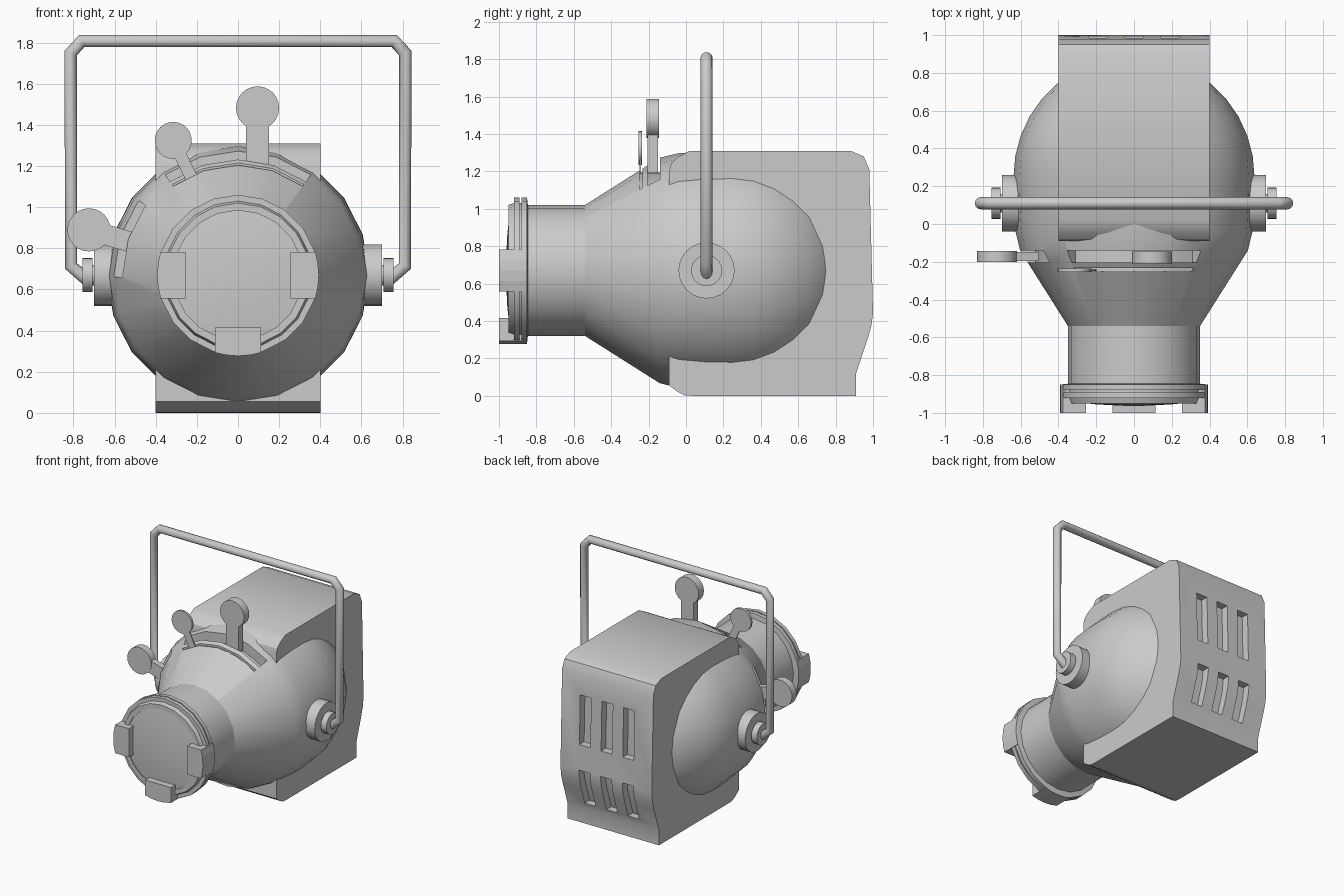
import bpy, bmesh, math
from mathutils import Vector, Matrix

if "Cube" in bpy.data.objects:
    bpy.data.objects.remove(bpy.data.objects["Cube"])

ZC = 0.67      # height of the optical axis
PIVOT_Y = 0.11


def finish(name, bm):
    bmesh.ops.remove_doubles(bm, verts=bm.verts[:], dist=1e-5)
    bmesh.ops.recalc_face_normals(bm, faces=bm.faces[:])
    me = bpy.data.meshes.new(name)
    bm.to_mesh(me)
    bm.free()
    ob = bpy.data.objects.new(name, me)
    bpy.context.collection.objects.link(ob)
    return ob


def lathe(name, profile, segs=20):
    """Spin (y, radius) points around the optical axis."""
    bm = bmesh.new()
    vs = [bm.verts.new((0, y, ZC + r)) for y, r in profile]
    es = [bm.edges.new(p) for p in zip(vs, vs[1:])]
    bmesh.ops.spin(bm, geom=vs + es, cent=(0, 0, ZC), axis=(0, 1, 0),
                   angle=2 * math.pi, steps=segs)
    return finish(name, bm)


def prism(name, pts, a, b, axis):
    """Extrude a 2D outline from a to b: axis 'Y' takes (x, z), 'X' takes (y, z)."""
    bm = bmesh.new()
    put = (lambda p, d: (p[0], d, p[1])) if axis == 'Y' else (lambda p, d: (d, p[0], p[1]))
    face = bm.faces.new([bm.verts.new(put(p, a)) for p in pts])
    ext = bmesh.ops.extrude_face_region(bm, geom=[face])['geom']
    move = Vector(put((0, 0), b - a))
    bmesh.ops.translate(bm, vec=move, verts=[v for v in ext if isinstance(v, bmesh.types.BMVert)])
    return finish(name, bm)


def arc(cx, cz, r, a0, a1, n):
    return [(cx + r * math.cos(math.radians(a0 + (a1 - a0) * i / n)),
             cz + r * math.sin(math.radians(a0 + (a1 - a0) * i / n))) for i in range(n + 1)]


def cut(ob, cutters):
    bpy.context.view_layer.objects.active = ob
    for c in cutters:
        m = ob.modifiers.new("cut", 'BOOLEAN')
        m.operation, m.solver, m.object = 'DIFFERENCE', 'EXACT', c
        bpy.ops.object.modifier_apply(modifier=m.name)
        bpy.data.objects.remove(c)


def smooth(ob, deg=30):
    bpy.ops.object.select_all(action='DESELECT')
    ob.select_set(True)
    bpy.context.view_layer.objects.active = ob
    bpy.ops.object.shade_smooth_by_angle(angle=math.radians(deg))


# Bulbous lamp body: barrel, cone and round back
sphere = [(0.25 + 0.64 * math.sin(math.radians(t)), 0.638 * math.cos(math.radians(t)))
          for t in range(0, 90, 10)]
body = lathe("lamp_body", [(-0.86, 0), (-0.86, 0.35), (-0.54, 0.35), (-0.14, 0.603),
                           (-0.04, 0.627), (0.1, 0.636)] + sphere + [(0.89, 0)])

# Curved lever slots cut into the cone
slots = []
for a0, a1, y0, y1 in ((54, 126, -0.205, -0.14), (54, 126, -0.248, -0.232),
                       (143, 181, -0.205, -0.14)):
    outline = arc(0, ZC, 0.525, a0, a1, 8) + arc(0, ZC, 0.75, a1, a0, 8)
    slots.append(prism("slot_cutter", outline, y0, y1, 'Y'))
cut(body, slots)
smooth(body)

# Front barrel rings and lens
smooth(lathe("barrel_rings", [(-0.84, 0.3), (-0.85, 0.39), (-0.88, 0.39), (-0.88, 0.36),
                              (-0.89, 0.36), (-0.89, 0.39), (-0.92, 0.39), (-0.92, 0.36),
                              (-0.95, 0.35), (-0.95, 0.315), (-0.92, 0.315)]))
smooth(lathe("lens", [(-0.93, 0.32), (-0.942, 0.315), (-0.955, 0.2), (-0.965, 0)]))

# Filter holder clips: left, right and bottom
half = math.degrees(math.asin(0.113 / 0.393))
for name, mid in (("right", 0), ("left", 180), ("bottom", 270)):
    rim = arc(0, ZC, 0.393, mid - half, mid + half, 4)
    d = Vector((math.cos(math.radians(mid)), math.sin(math.radians(mid))))
    n = Vector((-d.y, d.x))
    inner = [tuple(Vector((0, ZC)) + d * 0.255 + n * s * 0.113) for s in (1, -1)]
    prism("filter_clip_" + name, rim + inner, -1.0, -0.85, 'Y')

# Rear housing with recessed vents
housing = prism("rear_housing", [
    (-0.09, 0.055), (-0.045, 0.022), (-0.01, 0.003), (0.03, 0), (0.91, 0), (0.91, 0.12),
    (0.97, 0.3), (0.99, 0.37), (0.998, 0.44), (0.98, 1.21), (0.95, 1.28), (0.88, 1.31),
    (0.02, 1.31), (-0.045, 1.275), (-0.08, 1.24), (-0.09, 1.2)], -0.4, 0.4, 'X')
for v in housing.data.vertices:
    if abs(v.co.z - 0.44) < 1e-4:
        v.co.y = 1.0
upper = [(1.2, 0.66), (1.2, 1.05), (0.925, 1.05), (0.935, 0.66)]
lower = [(1.2, 0.17), (1.2, 0.46), (0.94, 0.46), (0.93, 0.37), (0.867, 0.17)]
cut(housing, [prism("vent_cutter", p, x - 0.048, x + 0.048, 'X')
              for p in (upper, lower) for x in (-0.19, 0, 0.19)])
smooth(housing)

# Levers: flat stem with a round handle (disc centre, radius, stem foot, stem width, depth)
levers = (("iris_lever", (0.095, 1.483), 0.105, (0.095, 1.19), 0.11, -0.21, -0.145),
          ("thin_lever", (-0.315, 1.325), 0.09, (-0.22, 1.13), 0.06, -0.253, -0.235),
          ("side_lever", (-0.725, 0.89), 0.105, (-0.52, 0.83), 0.1, -0.2, -0.142))
for name, c, r, foot, w, y0, y1 in levers:
    smooth(prism(name + "_handle", arc(c[0], c[1], r, 0, 345, 23), y0, y1, 'Y'))
    a, b = Vector(c), Vector(foot)
    n = Vector((-(b - a).y, (b - a).x)).normalized() * w / 2
    prism(name + "_stem", [tuple(p) for p in (a + n, b + n, b - n, a - n)],
          y0 + 0.004, y1 - 0.006, 'Y')

# Pivot knobs on both sides
for side, s in (("right", 1), ("left", -1)):
    for part, r, x0, x1 in (("washer", 0.15, 0.55, 0.70), ("spindle", 0.05, 0.69, 0.72),
                            ("knob", 0.083, 0.707, 0.755)):
        smooth(prism("pivot_%s_%s" % (part, side), arc(PIVOT_Y, ZC, r, 0, 345, 23),
                     s * x0, s * x1, 'X'))

# Hanging yoke tube
right = [(0.735, 0.65), (0.813, 0.715), (0.813, 1.75), (0.76, 1.808)]
path = right + [(-x, z) for x, z in reversed(right)]
cu = bpy.data.curves.new("yoke", 'CURVE')
cu.dimensions = '3D'
cu.bevel_depth, cu.bevel_resolution, cu.use_fill_caps = 0.032, 4, True
sp = cu.splines.new('POLY')
sp.points.add(len(path) - 1)
for p, (x, z) in zip(sp.points, path):
    p.co = (x, PIVOT_Y, z, 1)
yoke = bpy.data.objects.new("yoke", cu)
bpy.context.collection.objects.link(yoke)
